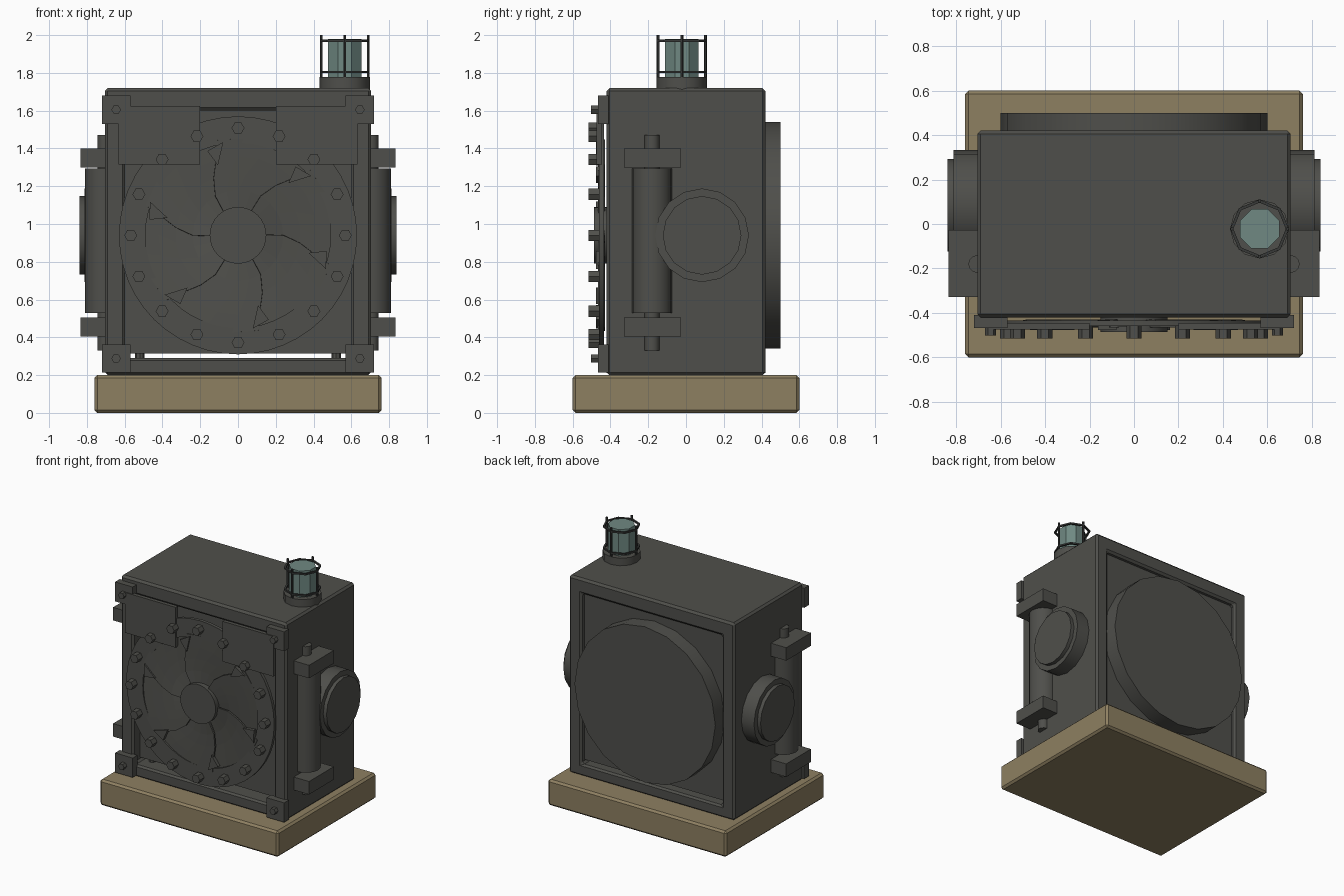
import bpy, bmesh, math
from mathutils import Matrix, Vector

if "Cube" in bpy.data.objects:
    bpy.data.objects.remove(bpy.data.objects["Cube"])


def mat(name, c):
    m = bpy.data.materials.new(name)
    m.diffuse_color = (*c, 1)
    m.use_nodes = True
    m.node_tree.nodes["Principled BSDF"].inputs["Base Color"].default_value = m.diffuse_color
    return m


IRON = mat("dark_iron", (0.078, 0.078, 0.070))
WOOD = mat("tan_plinth", (0.27, 0.215, 0.12))
GLASS = mat("teal_glass", (0.16, 0.25, 0.225))
WIRE = mat("black_wire", (0.04, 0.042, 0.04))


def finish(bm, name, m, bevel=0, smooth=False):
    bmesh.ops.recalc_face_normals(bm, faces=bm.faces)
    me = bpy.data.meshes.new(name)
    bm.to_mesh(me)
    bm.free()
    me.materials.append(m)
    o = bpy.data.objects.new(name, me)
    bpy.context.collection.objects.link(o)
    if bevel:
        b = o.modifiers.new("bevel", 'BEVEL')
        b.width = bevel
        b.segments = 1
    if smooth:
        bpy.ops.object.select_all(action='DESELECT')
        o.select_set(True)
        bpy.context.view_layer.objects.active = o
        bpy.ops.object.shade_smooth_by_angle(angle=math.radians(32))
    return o


def box(name, x, y, z, m=IRON, bevel=0):
    bm = bmesh.new()
    size = Matrix.Diagonal((x[1] - x[0], y[1] - y[0], z[1] - z[0], 1))
    mid = Matrix.Translation((sum(x) / 2, sum(y) / 2, sum(z) / 2))
    bmesh.ops.create_cube(bm, size=1, matrix=mid @ size)
    return finish(bm, name, m, bevel)


def cyl(name, a, b, r, n, m=IRON, bevel=0, turn=0.0):
    """Cylinder from point a to point b."""
    a, b = Vector(a), Vector(b)
    q = (b - a).to_track_quat('Z', 'Y').to_matrix().to_4x4()
    M = Matrix.Translation((a + b) / 2) @ q @ Matrix.Rotation(turn, 4, 'Z')
    bm = bmesh.new()
    bmesh.ops.create_cone(bm, cap_ends=True, segments=n, radius1=r, radius2=r,
                          depth=(b - a).length, matrix=M)
    return finish(bm, name, m, bevel, smooth=n >= 12)


def revolve(name, profile, n, M, m=IRON):
    """Closed (radius, height) profile turned around local z."""
    bm = bmesh.new()
    rows = [[bm.verts.new(M @ Vector((r * math.cos(t), r * math.sin(t), h))) for r, h in profile]
            for t in (2 * math.pi * i / n for i in range(n))]
    k = len(profile)
    for i in range(n):
        p, q = rows[i], rows[(i + 1) % n]
        for j in range(k):
            bm.faces.new((p[j], p[(j + 1) % k], q[(j + 1) % k], q[j]))
    return finish(bm, name, m, smooth=n >= 12)


CZ = 0.94  # height of all wheel axes


def polar(r, deg, y):
    t = math.radians(deg)
    return (r * math.cos(t), y, CZ + r * math.sin(t))


# Plinth
box("plinth", (-0.76, 0.76), (-0.6, 0.6), (0, 0.2), WOOD, 0.015)

# Housing: rectangular tube open at front and back
bm = bmesh.new()


def loop(x, z0, z1, y):
    return [bm.verts.new(p) for p in ((-x, y, z0), (x, y, z0), (x, y, z1), (-x, y, z1))]


loops = [loop(0.705, 0.2, 1.72, -0.42), loop(0.705, 0.2, 1.72, 0.42),
         loop(0.597, 0.29, 1.6, 0.42), loop(0.597, 0.29, 1.6, -0.42)]
for i in range(4):
    p, q = loops[i], loops[(i + 1) % 4]
    for j in range(4):
        bm.faces.new((p[j], p[(j + 1) % 4], q[(j + 1) % 4], q[j]))
finish(bm, "housing", IRON, 0.015)

# Inner core, leaving a narrow slot above the sill
box("inner_core", (-0.597, 0.597), (-0.34, 0.385), (0.315, 1.6))
for s in (-1, 1):
    cyl("core_foot", (s * 0.52, -0.3, 0.28), (s * 0.52, -0.3, 0.32), 0.025, 8)

# Rear cover disc
cyl("rear_disc", (0, 0.37, CZ), (0, 0.5, CZ), 0.6, 20)

# Front wheel: ring, hub and bolts
front = Matrix.Translation((0, 0, CZ)) @ Matrix.Rotation(math.pi / 2, 4, 'X')
revolve("front_ring", [(0.49, 0.435), (0.63, 0.435), (0.63, 0.46), (0.49, 0.46)], 48, front)
cyl("front_hub", (0, -0.34, CZ), (0, -0.487, CZ), 0.15, 32)
for i in range(16):
    cyl("ring_bolt", polar(0.568, i * 22.5, -0.45), polar(0.568, i * 22.5, -0.515), 0.034, 6,
        turn=math.pi / 2)

# Six overlapping spiral blades, each with a claw
SPIRAL = [(0.12, 0), (0.24, -2), (0.33, -9), (0.42, -16), (0.515, -20)]
for n in range(6):
    bm = bmesh.new()
    grid = [[bm.verts.new(polar(r, a + 60 * n + 15.5 * j, -0.442 - 0.006 * j)) for j in range(5)]
            for r, a in SPIRAL]
    for k in range(4):
        for j in range(4):
            bm.faces.new((grid[k][j], grid[k][j + 1], grid[k + 1][j + 1], grid[k + 1][j]))
    o = finish(bm, "iris_blade", IRON)
    s = o.modifiers.new("thickness", 'SOLIDIFY')
    s.thickness = 0.012
    bm = bmesh.new()
    pts = [(0.50, -21), (0.385, -14), (0.475, -10)]
    lo = [bm.verts.new(polar(r, a + 60 * n, -0.45)) for r, a in pts]
    hi = [bm.verts.new(polar(r, a + 60 * n, -0.476)) for r, a in pts]
    bm.faces.new(lo)
    bm.faces.new(hi)
    for i in range(3):
        bm.faces.new((lo[i], lo[(i + 1) % 3], hi[(i + 1) % 3], hi[i]))
    finish(bm, "blade_claw", IRON)

for s in (-1, 1):
    def span(a, b):
        return tuple(sorted((s * a, s * b)))

    # Upper front plates and corner brackets
    box("front_plate", span(0.2, 0.633), (-0.474, -0.445), (1.315, 1.625))
    for z in (0.288, 1.605):
        box("corner_bracket", span(0.57, 0.72), (-0.467, -0.41), (z - 0.075, z + 0.075))
        cyl("bracket_bolt", (s * 0.645, -0.45, z), (s * 0.645, -0.502, z), 0.025, 6,
            turn=math.pi / 2)

    # Side piston with rod and clamps
    cyl("piston", (s * 0.705, -0.18, 0.53), (s * 0.705, -0.18, 1.295), 0.105, 16)
    cyl("piston_rod", (s * 0.705, -0.18, 0.33), (s * 0.705, -0.18, 1.47), 0.04, 12)
    for z in (0.455, 1.35):
        box("piston_clamp", span(0.69, 0.835), (-0.328, -0.027), (z - 0.05, z + 0.05))

    # Side port with stepped cap
    cyl("side_port", (s * 0.69, 0.085, CZ), (s * 0.812, 0.085, CZ), 0.248, 16)
    cyl("side_port_cap", (s * 0.80, 0.085, CZ), (s * 0.84, 0.085, CZ), 0.208, 16)

# Caged lamp on top
LX, LY = 0.565, -0.022
cyl("lamp_base", (LX, LY, 1.71), (LX, LY, 1.778), 0.133, 12)
cyl("lamp_glass", (LX, LY, 1.77), (LX, LY, 1.98), 0.096, 8, GLASS, turn=math.pi / 8)
for i in range(4):
    t = i * math.pi / 2
    x, y = LX + 0.125 * math.cos(t), LY + 0.125 * math.sin(t)
    cyl("cage_rod", (x, y, 1.74), (x, y, 2.0), 0.008, 6, WIRE)
for z in (1.805, 1.97):
    revolve("cage_hoop", [(0.118, -0.006), (0.132, -0.006), (0.132, 0.006), (0.118, 0.006)], 8,
            Matrix.Translation((LX, LY, z)), WIRE)
